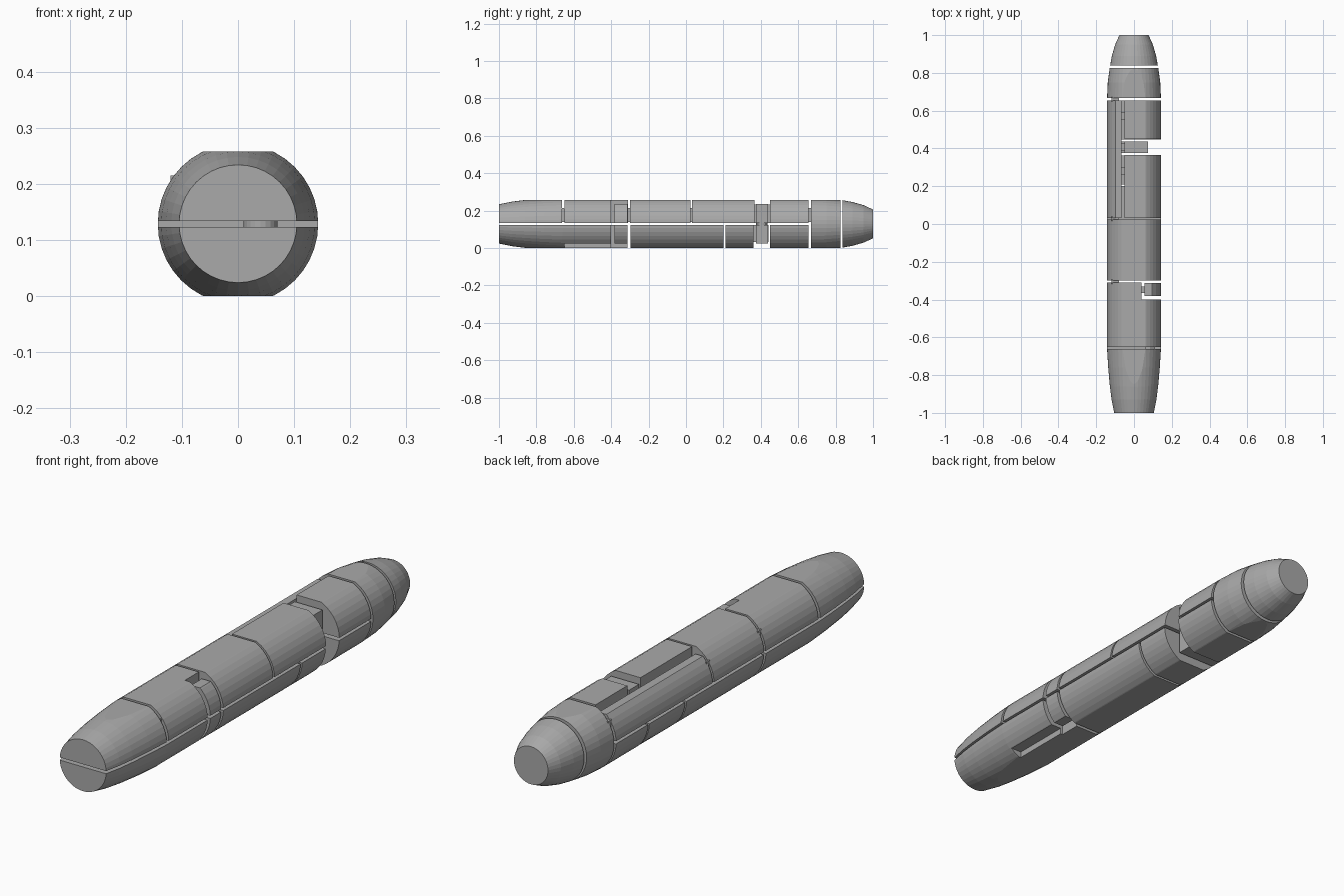
import bpy, bmesh, math
from mathutils import Vector

if "Cube" in bpy.data.objects:
    bpy.data.objects.remove(bpy.data.objects["Cube"])

CZ = 0.129          # height of the body axis
SIDES = 40
LOW, HIGH = 0.123, 0.134   # edges of the horizontal split
PROFILE = [(-1, .105), (-.93, .119), (-.86, .128), (-.76, .137), (-.66, .143),
           (.66, .143), (.75, .139), (.83, .128), (.89, .117), (.95, .1), (1, .077)]

grey = bpy.data.materials.new("plain grey")
grey.diffuse_color = (0.4, 0.4, 0.4, 1)
grey.use_nodes = True
grey.node_tree.nodes["Principled BSDF"].inputs["Base Color"].default_value = grey.diffuse_color


def radius(y):
    for (a, ra), (b, rb) in zip(PROFILE, PROFILE[1:]):
        if a <= y <= b:
            return ra + (rb - ra) * (y - a) / (b - a)
    return PROFILE[-1][1]


def finish(name, bm):
    bmesh.ops.recalc_face_normals(bm, faces=bm.faces[:])
    mesh = bpy.data.meshes.new(name)
    bm.to_mesh(mesh)
    bm.free()
    mesh.materials.append(grey)
    ob = bpy.data.objects.new(name, mesh)
    bpy.context.collection.objects.link(ob)
    return ob


def clip(bm, co, normal):
    # remove everything on the positive side of the plane and cap the cut
    res = bmesh.ops.bisect_plane(bm, geom=bm.verts[:] + bm.edges[:] + bm.faces[:], dist=1e-6,
                                 plane_co=co, plane_no=normal, clear_outer=True)
    edges = [e for e in res["geom_cut"] if isinstance(e, bmesh.types.BMEdge) and e.is_boundary]
    if edges:
        bmesh.ops.edgeloop_fill(bm, edges=edges)


def box(name, x0, x1, y0, y1, z0, z1):
    bm = bmesh.new()
    bmesh.ops.create_cube(bm, size=1)
    for v in bm.verts:
        v.co = Vector(((x0 + x1) / 2 + v.co.x * (x1 - x0),
                       (y0 + y1) / 2 + v.co.y * (y1 - y0),
                       (z0 + z1) / 2 + v.co.z * (z1 - z0)))
    return finish(name, bm)


def section(name, y0, y1, z0=0.0, z1=0.258, x0=None, x1=None, cuts=()):
    # turned body section, clipped to a box, with optional box notches
    bm = bmesh.new()
    ys = [y0] + [y for y, r in PROFILE if y0 + .002 < y < y1 - .002] + [y1]
    rings = []
    for y in ys:
        r = radius(y)
        rings.append([bm.verts.new((r * math.cos(2 * math.pi * i / SIDES), y,
                                    CZ + r * math.sin(2 * math.pi * i / SIDES)))
                      for i in range(SIDES)])
    for a, b in zip(rings, rings[1:]):
        for i in range(SIDES):
            j = (i + 1) % SIDES
            bm.faces.new((a[i], a[j], b[j], b[i]))
    bm.faces.new(rings[0])
    bm.faces.new(rings[-1])
    clip(bm, (0, 0, z0), (0, 0, -1))
    clip(bm, (0, 0, z1), (0, 0, 1))
    if x0 is not None:
        clip(bm, (x0, 0, 0), (-1, 0, 0))
    if x1 is not None:
        clip(bm, (x1, 0, 0), (1, 0, 0))
    ob = finish(name, bm)
    for c in cuts:
        cutter = box(name + "_cutter", *c)
        cutter.hide_render = True
        cutter.hide_viewport = True
        cutter.display_type = 'WIRE'
        mod = ob.modifiers.new("notch", 'BOOLEAN')
        mod.operation = 'DIFFERENCE'
        mod.solver = 'EXACT'
        mod.object = cutter
    return ob


# Upper half panels
section("tail_top", -1, -.663, z0=HIGH)
section("rear_top", -.65, -.31, z0=HIGH, cuts=[(.04, .3, -.4, -.2, .1, .3)])
section("middle_top", -.3, .023, z0=HIGH)
section("forward_top_a", .032, .365, z0=HIGH, x0=-.05)
section("forward_top_b", .45, .655, z0=HIGH, x0=-.05)
section("side_rail", .032, .655, z0=HIGH, z1=.232, x1=-.065)

# Lower half panels
section("tail_bottom", -1, -.312, z1=LOW,
        cuts=[(.04, .3, -.4, -.2, -.1, .2), (.05, .3, -.65, -.35, -.1, .025)])
section("middle_bottom", -.298, .2, z1=LOW)
section("forward_bottom_a", .21, .44, z1=LOW, cuts=[(-.105, .3, .362, .5, -.1, .2)])
section("forward_bottom_b", .448, .655, z1=LOW)

# Whole rings at the nose
section("nose_ring", .667, .825)
section("nose_tip", .838, 1)

# Recessed blocks in the notches, one per half
for half, z0, z1 in (("upper", HIGH, .235), ("lower", .025, LOW)):
    section("rear_block_" + half, -.382, -.312, z0=z0, z1=z1, x0=.055)
    section("forward_block_" + half, .375, .438, z0=z0, z1=z1,
            x0=-.05 if half == "upper" else -.1, x1=.075)

# Small tabs bridging the seams
for i, (x0, x1, y) in enumerate([(.06, .11, -.656), (-.12, -.08, -.305),
                                 (-.12, -.08, .027), (-.12, -.08, .661)]):
    box(f"seam_tab_{i}", x0, x1, y - .012, y + .012, .14, .215)
for i, y in enumerate((.28, .41, .57)):
    box(f"rail_tab_{i}", -.07, -.045, y - .02, y + .02, .16, .2)
box("rear_block_tab", .035, .06, -.365, -.33, .15, .2)

# Round pin joining the forward blocks
bm = bmesh.new()
bmesh.ops.create_cone(bm, cap_ends=True, segments=20, radius1=.03, radius2=.03, depth=.02)
bmesh.ops.translate(bm, verts=bm.verts[:], vec=(.04, .405, .1285))
finish("joint_pin", bm)
